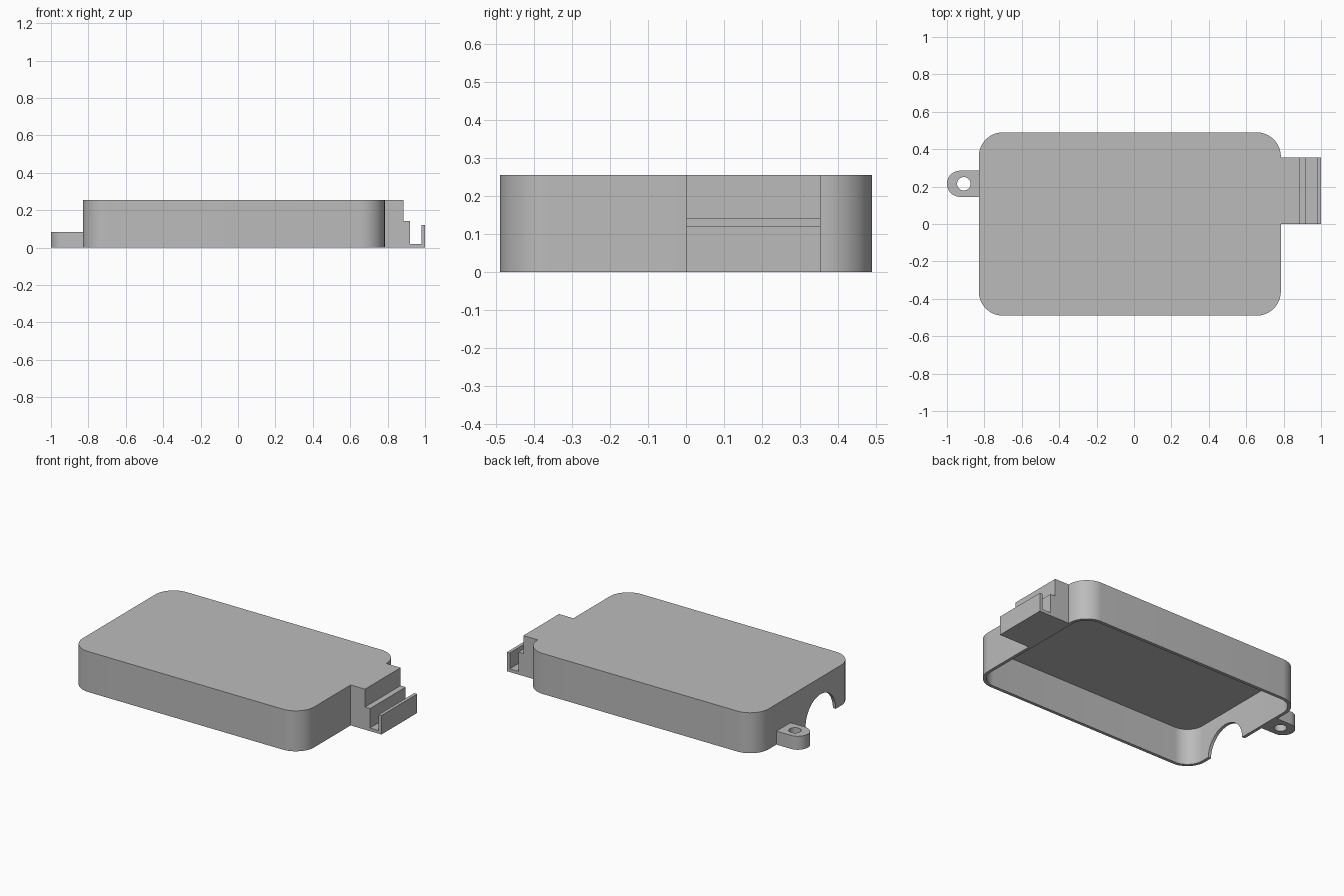
import bpy, bmesh
from math import pi, cos, sin, radians

cube = bpy.data.objects.get("Cube")
if cube:
    bpy.data.objects.remove(cube, do_unlink=True)

# One flat grey for the whole part
grey = bpy.data.materials.new("plain grey")
grey.use_nodes = True
grey.diffuse_color = (0.5, 0.5, 0.5, 1)
grey.node_tree.nodes["Principled BSDF"].inputs["Base Color"].default_value = (0.5, 0.5, 0.5, 1)


def arc(cx, cy, r, start, end, steps=16):
    angles = [radians(start + (end - start) * i / steps) for i in range(steps + 1)]
    return [(cx + r * cos(a), cy + r * sin(a)) for a in angles]


def rounded_rect(x0, x1, y0, y1, r):
    return (arc(x1 - r, y1 - r, r, 0, 90) + arc(x0 + r, y1 - r, r, 90, 180)
            + arc(x0 + r, y0 + r, r, 180, 270) + arc(x1 - r, y0 + r, r, 270, 360))


def extrude(name, outline, low, high, axis="z"):
    """Extrude an outline along z, x (outline in y, z) or y (outline in x, z)."""
    place = {"z": lambda a, b, t: (a, b, t),
             "x": lambda a, b, t: (t, a, b),
             "y": lambda a, b, t: (a, t, b)}[axis]
    bm = bmesh.new()
    face = bm.faces.new([bm.verts.new(place(a, b, low)) for a, b in outline])
    top = bmesh.ops.extrude_face_region(bm, geom=[face])["geom"]
    for v in [g for g in top if isinstance(g, bmesh.types.BMVert)]:
        index = "xyz".index(axis)
        v.co[index] = high
    bmesh.ops.recalc_face_normals(bm, faces=bm.faces)
    mesh = bpy.data.meshes.new(name)
    bm.to_mesh(mesh)
    bm.free()
    mesh.materials.append(grey)
    obj = bpy.data.objects.new(name, mesh)
    bpy.context.collection.objects.link(obj)
    return obj


def activate(obj):
    bpy.ops.object.select_all(action="DESELECT")
    obj.select_set(True)
    bpy.context.view_layer.objects.active = obj


def cut(obj, cutter):
    cutter.hide_render = True
    mod = obj.modifiers.new("cut", "BOOLEAN")
    mod.operation = "DIFFERENCE"
    mod.solver = "EXACT"
    mod.object = cutter
    activate(obj)
    bpy.ops.object.modifier_apply(modifier=mod.name)
    bpy.data.objects.remove(cutter, do_unlink=True)


left, right, half, height = -0.83, 0.785, 0.49, 0.255
wall, roof, radius = 0.02, 0.025, 0.13

# Thin rounded cover, open underneath
cover = extrude("cover_shell", rounded_rect(left, right, -half, half, radius), 0, height)
cut(cover, extrude("hollow", rounded_rect(left + wall, right - wall, -half + wall,
                                          half - wall, radius - wall), -0.1, height - roof))

# Half-round cable opening in the end wall
cut(cover, extrude("cable_opening", arc(-0.155, 0, 0.15, 0, 360, 64)[:-1],
                   left - 0.05, left + 0.1, "x"))

# Screw lug with a round end and a through hole
lug = extrude("screw_lug", [(left + 0.005, 0.145), (left + 0.005, 0.285)]
              + arc(-0.93, 0.215, 0.07, 90, 270, 24), 0, 0.085)
cut(lug, extrude("screw_hole", arc(-0.91, 0.215, 0.036, 0, 360, 32)[:-1], -0.1, 0.2))

# Stepped block with a channel and an upright lip
profile = [(right - 0.005, 0), (1, 0), (1, 0.12), (0.98, 0.12), (0.98, 0.02),
           (0.92, 0.02), (0.92, 0.142), (0.885, 0.142), (0.885, height), (right - 0.005, height)]
clip = extrude("stepped_clip", profile, 0, 0.355, "y")

for obj in (cover, lug, clip):
    activate(obj)
    bpy.ops.object.shade_smooth_by_angle(angle=radians(30))
